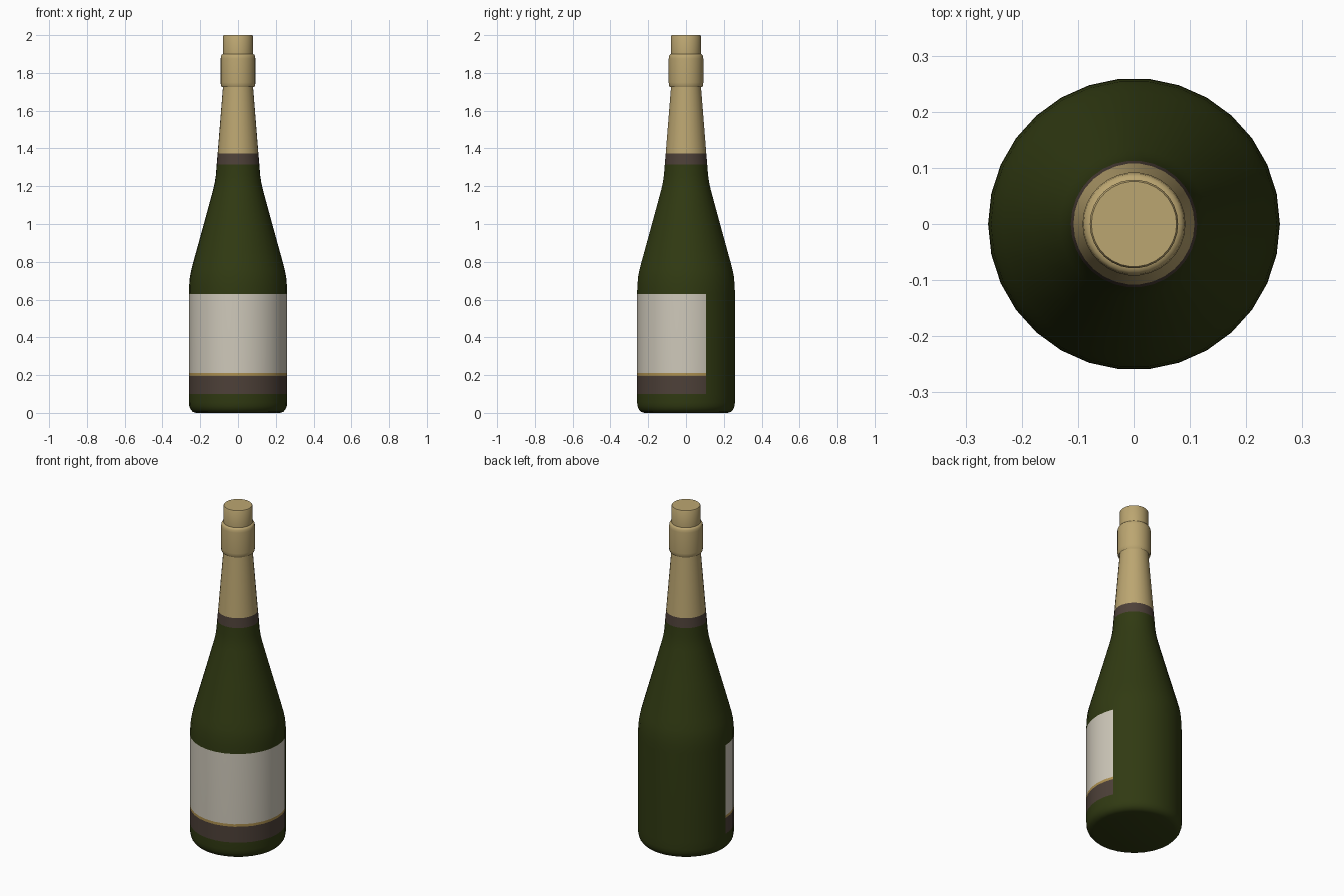
import bpy, bmesh, math

if "Cube" in bpy.data.objects:
    bpy.data.objects.remove(bpy.data.objects["Cube"])

SIDES = 30


def material(name, rgb):
    m = bpy.data.materials.new(name)
    m.diffuse_color = (*rgb, 1)
    m.use_nodes = True
    m.node_tree.nodes["Principled BSDF"].inputs["Base Color"].default_value = m.diffuse_color
    return m


GREEN = material("dark green glass", (0.030, 0.042, 0.006))
CREAM = material("label off white", (0.62, 0.58, 0.49))
BROWN = material("dark brown band", (0.075, 0.052, 0.040))
STRIPE = material("label gold stripe", (0.42, 0.28, 0.08))
FOIL = material("pale gold foil", (0.50, 0.38, 0.165))


def lathe(name, profile, mats, rule, cap_bottom=False, cap_top=False):
    """Spin (radius, height) points round z; rule(angle, z) gives each face's material."""
    bm = bmesh.new()
    rings = []
    for r, z in profile:
        rings.append([bm.verts.new((r * math.cos(math.tau * i / SIDES),
                                    r * math.sin(math.tau * i / SIDES), z))
                      for i in range(SIDES)])
    for low, high in zip(rings, rings[1:]):
        for i in range(SIDES):
            j = (i + 1) % SIDES
            f = bm.faces.new((low[i], low[j], high[j], high[i]))
            z = (low[i].co.z + high[i].co.z) / 2
            f.material_index = rule(360 * (i + 0.5) / SIDES, z)
    if cap_bottom:
        bm.faces.new(rings[0][::-1])
    if cap_top:
        bm.faces.new(rings[-1]).material_index = rule(0, profile[-1][1])
    mesh = bpy.data.meshes.new(name)
    bm.to_mesh(mesh)
    bm.free()
    for m in mats:
        mesh.materials.append(m)
    ob = bpy.data.objects.new(name, mesh)
    bpy.context.collection.objects.link(ob)
    bpy.ops.object.select_all(action='DESELECT')
    ob.select_set(True)
    bpy.context.view_layer.objects.active = ob
    bpy.ops.object.shade_smooth_by_angle(angle=math.radians(40))
    return ob


# Glass body with the label wrapped round the front
def label_rule(angle, z):
    if not (angle > 180 or angle < 24) or not 0.10 < z < 0.63:
        return 0
    return 1 if z > 0.21 else 3 if z > 0.195 else 2


lathe("bottle_body",
      [(0.222, 0.0), (0.240, 0.006), (0.252, 0.020), (0.258, 0.036), (0.26, 0.055),
       (0.26, 0.10), (0.26, 0.195), (0.26, 0.21), (0.26, 0.63), (0.259, 0.67),
       (0.255, 0.72), (0.247, 0.76), (0.235, 0.805), (0.181, 1.0), (0.132, 1.18),
       (0.123, 1.22), (0.117, 1.26), (0.113, 1.315)],
      [GREEN, CREAM, BROWN, STRIPE], label_rule, cap_bottom=True)

# Foil neck with brown band, raised collar and stopper top
lathe("neck_foil",
      [(0.113, 1.315), (0.108, 1.372), (0.079, 1.735), (0.086, 1.725), (0.091, 1.735),
       (0.092, 1.75), (0.092, 1.875), (0.090, 1.89), (0.085, 1.898), (0.079, 1.90),
       (0.079, 1.995), (0.076, 2.0)],
      [FOIL, BROWN], lambda angle, z: 1 if z < 1.37 else 0, cap_top=True)
